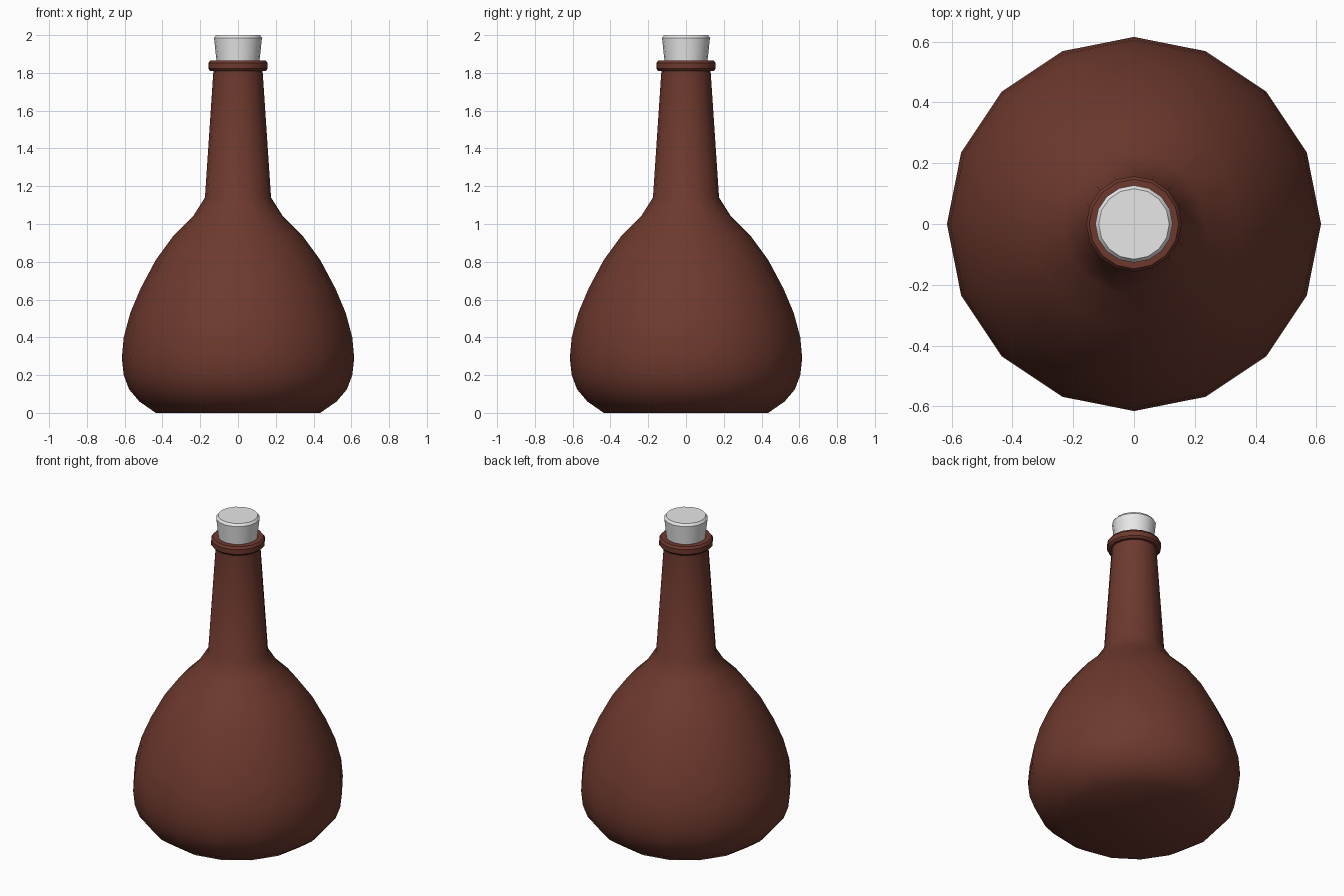
import bpy, bmesh, math

if "Cube" in bpy.data.objects:
    bpy.data.objects.remove(bpy.data.objects["Cube"])

SIDES = 16


def material(name, rgb):
    m = bpy.data.materials.new(name)
    m.diffuse_color = (*rgb, 1.0)
    m.use_nodes = True
    m.node_tree.nodes["Principled BSDF"].inputs["Base Color"].default_value = m.diffuse_color
    return m


def lathe(name, profile, mat, angle):
    """Revolve an (r, z) profile around z and cap both ends."""
    bm = bmesh.new()
    rings = []
    for r, z in profile:
        rings.append([bm.verts.new((r * math.cos(2 * math.pi * i / SIDES),
                                    r * math.sin(2 * math.pi * i / SIDES), z))
                      for i in range(SIDES)])
    for a, b in zip(rings, rings[1:]):
        for i in range(SIDES):
            j = (i + 1) % SIDES
            bm.faces.new((a[i], a[j], b[j], b[i]))
    bm.faces.new(rings[0][::-1])
    bm.faces.new(rings[-1])
    mesh = bpy.data.meshes.new(name)
    bm.to_mesh(mesh)
    bm.free()
    mesh.materials.append(mat)
    ob = bpy.data.objects.new(name, mesh)
    bpy.context.collection.objects.link(ob)
    bpy.ops.object.select_all(action='DESELECT')
    ob.select_set(True)
    bpy.context.view_layer.objects.active = ob
    bpy.ops.object.shade_smooth_by_angle(angle=math.radians(angle))
    return ob


brown = material("brown_glass", (0.155, 0.041, 0.027))
grey = material("grey_stopper", (0.8, 0.8, 0.8))

# Bulbous body with tapering neck
lathe("bottle", [
    (0.435, 0), (0.522, 0.06), (0.577, 0.125), (0.605, 0.2), (0.615, 0.29),
    (0.605, 0.40), (0.57, 0.53), (0.515, 0.66), (0.435, 0.81), (0.34, 0.94),
    (0.235, 1.045), (0.175, 1.14), (0.13, 1.815), (0.13, 1.86)], brown, 40)

# Lip ring around the mouth
lathe("lip_ring", [
    (0.125, 1.81), (0.147, 1.81), (0.157, 1.822), (0.157, 1.852),
    (0.147, 1.866), (0.110, 1.866)], brown, 35)

# Tapered stopper with bevelled top edge
lathe("stopper", [
    (0.110, 1.82), (0.114, 1.866), (0.127, 1.985), (0.116, 2.0)], grey, 35)
